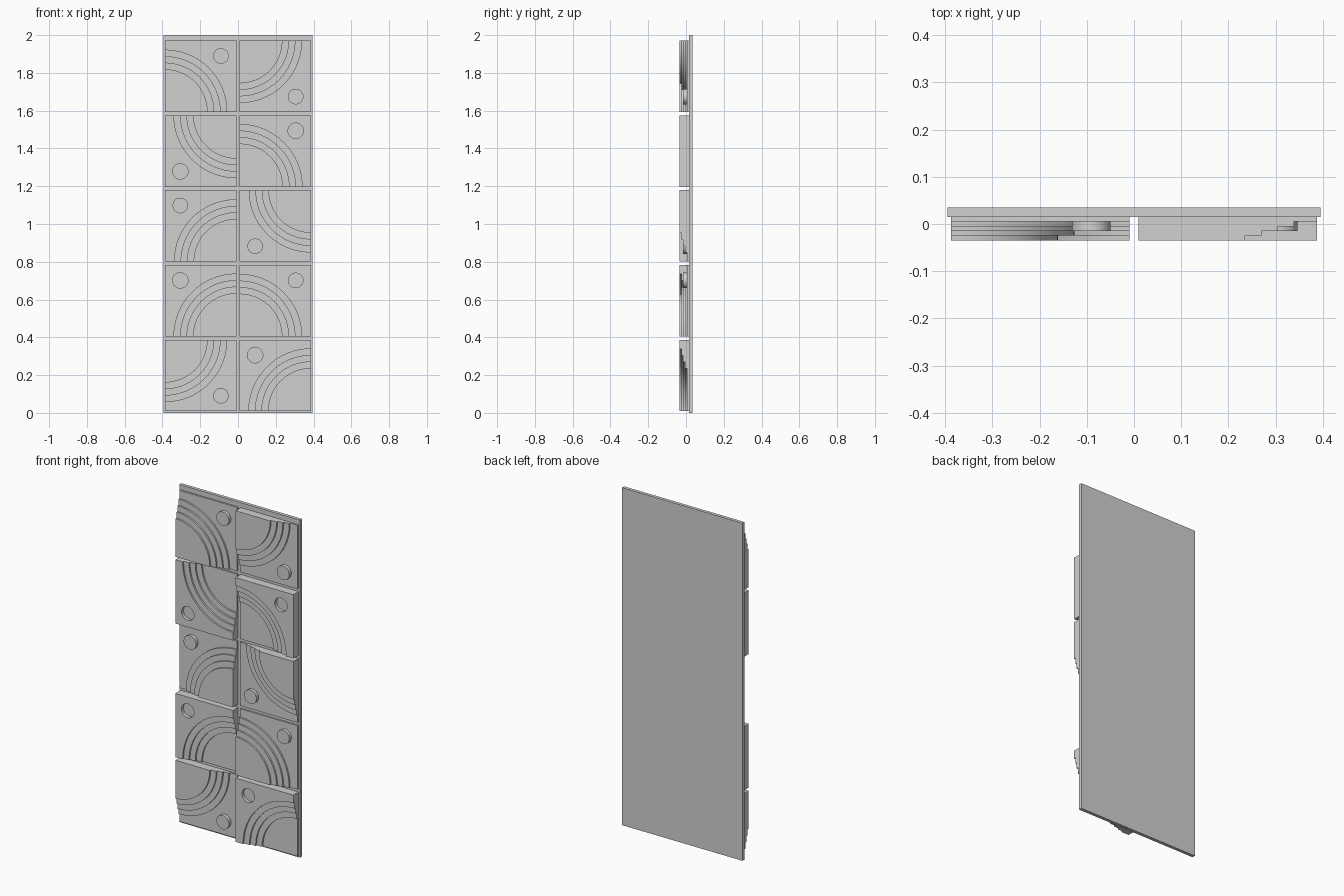
import bpy, bmesh
from math import cos, sin, pi, radians

cube = bpy.data.objects.get("Cube")
if cube:
    bpy.data.objects.remove(cube)

grey = bpy.data.materials.new("light grey")
grey.use_nodes = True
grey.diffuse_color = (0.64, 0.64, 0.64, 1)
grey.node_tree.nodes["Principled BSDF"].inputs["Base Color"].default_value = (0.64, 0.64, 0.64, 1)

STEP = 0.00986                 # height of one terrace
HALF_DEPTH = STEP * 3.5
PANEL_FRONT = HALF_DEPTH - 2 * STEP
SIZE = 0.378                   # tile edge
RADII = [0.226, 0.261, 0.295, 0.33]
DOT_INSET, DOT_RADIUS = 0.0815, 0.041
ARC, DOT = 32, 40              # segments


def finish(bm, name):
    bmesh.ops.recalc_face_normals(bm, faces=bm.faces)
    mesh = bpy.data.meshes.new(name)
    bm.to_mesh(mesh)
    bm.free()
    mesh.materials.append(grey)
    mesh.shade_smooth()
    mesh.set_sharp_from_angle(angle=radians(30))
    obj = bpy.data.objects.new(name, mesh)
    bpy.context.collection.objects.link(obj)


def tile(name, cx, cz, sx, sz, raised):
    """Terraced tile; the arcs centre on the corner at side sx, sz."""
    bm = bmesh.new()

    def vert(u, v, level):
        return bm.verts.new((cx + sx * (SIZE / 2 - u),
                             PANEL_FRONT - level * STEP,
                             cz + sz * (SIZE / 2 - v)))

    levels = [5, 4, 3, 2, 1] if raised else [1, 2, 3, 4, 5]
    square = [(0, 0), (SIZE, 0), (SIZE, SIZE), (0, SIZE)]
    back = [vert(u, v, 0) for u, v in square]
    front = [vert(u, v, levels[4] if i else levels[0]) for i, (u, v) in enumerate(square)]

    # Stepped quarter arcs
    rings = []
    for k, r in enumerate(RADII):
        for level in levels[k:k + 2]:
            rings.append([vert(r * cos(a * pi / 2 / ARC), r * sin(a * pi / 2 / ARC), level)
                          for a in range(ARC + 1)])
    bm.faces.new([front[0]] + rings[0])
    for a, b in zip(rings, rings[1:]):
        for i in range(ARC):
            bm.faces.new((a[i], a[i + 1], b[i + 1], b[i]))

    # Round peg or recess near the opposite corner
    def circle(level):
        c = SIZE - DOT_INSET
        angles = [pi * 1.25 + 2 * pi * i / DOT for i in range(DOT)]
        return [vert(c + DOT_RADIUS * cos(t), c + DOT_RADIUS * sin(t), level) for t in angles]

    rim, cap = circle(levels[4]), circle(3)
    bm.faces.new(cap)
    for i in range(DOT):
        bm.faces.new((rim[i], rim[i - 1], cap[i - 1], cap[i]))

    # Outer face, split along the diagonal around the dot
    mid, half = ARC // 2, DOT // 2
    outer = rings[-1]
    bm.faces.new(outer[:mid + 1] + rim[:half + 1] + [front[2], front[1]])
    bm.faces.new(outer[:mid - 1:-1] + rim[:1] + rim[:half - 1:-1] + [front[2], front[3]])

    # Sides and back
    for corner, end in ((1, 0), (3, ARC)):
        bm.faces.new([back[0], front[0]] + [ring[end] for ring in rings]
                     + [front[corner], back[corner]])
        bm.faces.new((back[corner], front[corner], front[2], back[2]))
    bm.faces.new(back)
    finish(bm, name)


# Backing panel
bm = bmesh.new()
bmesh.ops.create_cube(bm, size=1)
for v in bm.verts:
    v.co = (v.co.x * 0.79, HALF_DEPTH - STEP + v.co.y * 2 * STEP, v.co.z * 2 + 1)
finish(bm, "backing_panel")

# Tiles from the bottom row up: arc corner side (x, z) and raised or sunk
right_column = [(-1, 1, True), (1, -1, False), (1, -1, True), (1, 1, False), (-1, -1, True)]
left_column = [(1, -1, False), (-1, -1, True), (1, 1, True), (-1, -1, False), (-1, 1, True)]
for side, cx, column in (("right", -0.198, right_column), ("left", 0.198, left_column)):
    for row, (sx, sz, raised) in enumerate(column):
        tile(f"{side}_tile_{row + 1}", cx, 0.198 + 0.396 * row, sx, sz, raised)
